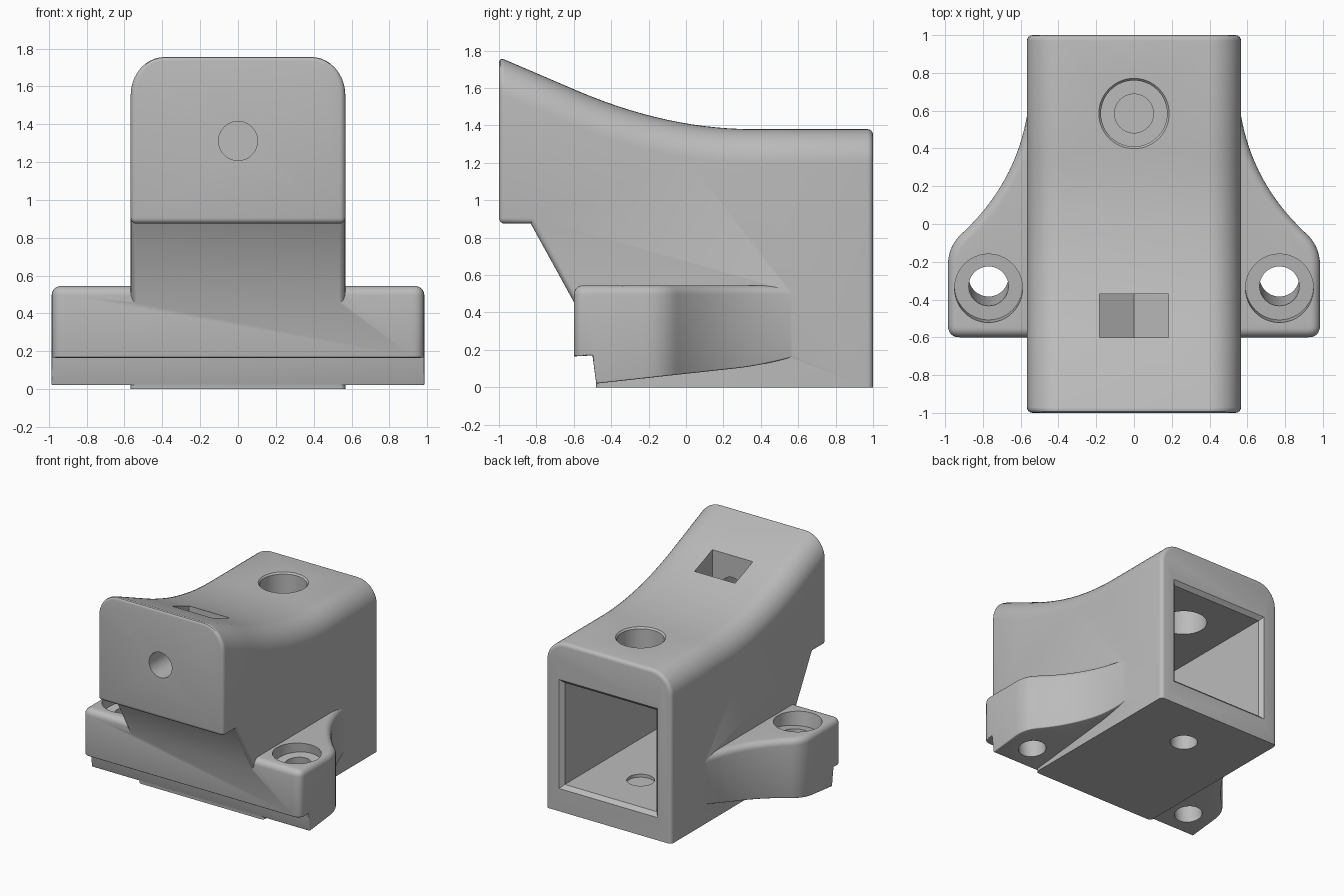
import bpy, bmesh, math
from mathutils import Matrix, Vector

if "Cube" in bpy.data.objects:
    bpy.data.objects.remove(bpy.data.objects["Cube"])

grey = bpy.data.materials.new("plain grey")
grey.use_nodes = True
grey.diffuse_color = (0.5, 0.5, 0.5, 1)
grey.node_tree.nodes["Principled BSDF"].inputs["Base Color"].default_value = (0.5, 0.5, 0.5, 1)


def bezier(a, c, b, n):
    """Quadratic curve from a to b, without its last point."""
    a, c, b = Vector(a), Vector(c), Vector(b)
    return [tuple(a * (1 - t) ** 2 + c * 2 * t * (1 - t) + b * t * t)
            for t in (i / n for i in range(n))]


def ring(cx, cy, r, n=48):
    """Regular polygon with a corner at the bottom."""
    return [(cx + r * math.sin(k * math.tau / n), cy - r * math.cos(k * math.tau / n))
            for k in range(n)]


def rect(cx, cy, w, h):
    return [(cx - w, cy - h), (cx + w, cy - h), (cx + w, cy + h), (cx - w, cy + h)]


def prism(name, points, axis, start, end, end_points=None):
    """Extrude a profile along an axis, optionally lofting to a second profile."""
    def place(p, t):
        return {"X": (t, p[0], p[1]), "Y": (p[0], t, p[1]), "Z": (p[0], p[1], t)}[axis]
    bm = bmesh.new()
    a = [bm.verts.new(place(p, start)) for p in points]
    b = [bm.verts.new(place(p, end)) for p in end_points or points]
    bm.faces.new(a)
    bm.faces.new(b)
    for i in range(len(a)):
        j = (i + 1) % len(a)
        bm.faces.new((a[i], a[j], b[j], b[i]))
    bmesh.ops.recalc_face_normals(bm, faces=bm.faces)
    mesh = bpy.data.meshes.new(name)
    bm.to_mesh(mesh)
    bm.free()
    mesh.materials.append(grey)
    obj = bpy.data.objects.new(name, mesh)
    bpy.context.collection.objects.link(obj)
    return obj


def round_edges(obj, test, width, segments):
    """Round the edges that pass the test."""
    bm = bmesh.new()
    bm.from_mesh(obj.data)
    bm.normal_update()
    edges = [e for e in bm.edges if len(e.link_faces) == 2 and test(e)]
    bmesh.ops.bevel(bm, geom=edges, offset=width, segments=segments, profile=0.5,
                    affect='EDGES', clamp_overlap=True)
    bm.to_mesh(obj.data)
    bm.free()


def combine(target, other, operation):
    """Boolean that consumes the second object."""
    mod = target.modifiers.new(operation, 'BOOLEAN')
    mod.operation = operation
    mod.solver = 'EXACT'
    mod.object = other
    bpy.context.view_layer.objects.active = target
    bpy.ops.object.modifier_apply(modifier=mod.name)
    bpy.data.objects.remove(other)


# Main body: side profile with a swept-up nose
profile = [(1, 0), (1, 1.38)]
profile += bezier((0.36, 1.38), (-0.1, 1.38), (-0.58, 1.585), 14)
profile += [(-0.58, 1.585), (-1, 1.765), (-1, 0.875), (-0.83, 0.875),
            (-0.58, 0.42), (-0.48, 0.3), (-0.48, 0)]
body = prism("housing", profile, "X", -0.567, 0.567)


def top_side(e):
    n = [f.normal for f in e.link_faces]
    return max(abs(v.x) for v in n) > 0.9 and max(v.z for v in n) > 0.5


def outer_corner(e):
    return e.calc_face_angle_signed() > 0.7 and max(v.co.z for v in e.verts) > 0.02


round_edges(body, top_side, 0.18, 10)
round_edges(body, outer_corner, 0.03, 4)

# Mounting flange: plan outline with swept ears, mirrored left to right
half = bezier((0.555, 0.66), (0.595, 0.25), (0.9, -0.04), 16)
half += bezier((0.9, -0.04), (0.985, -0.11), (0.985, -0.22), 8)
half += [(0.985, -0.22)]
half += bezier((0.985, -0.535), (0.985, -0.6), (0.92, -0.6), 6) + [(0.92, -0.6)]
flange = prism("flange", half + [(-x, y) for x, y in reversed(half)], "Z", -0.1, 0.545)
round_edges(flange, lambda e: min(v.co.z for v in e.verts) > 0.5, 0.06, 6)

# Tilted underside and front step of the flange
side = [(-0.7, 0.16), (-0.5, 0.17), (-0.48, 0.02)]
side += bezier((0.3, 0.105), (0.48, 0.13), (0.7, 0.2), 6) + [(0.7, 0.2), (0.7, 0.7), (-0.7, 0.7)]
combine(flange, prism("flange_side", side, "X", -1.2, 1.2), 'INTERSECT')
round_edges(flange, lambda e: e.calc_face_angle_signed() > 0.9, 0.018, 3)
combine(body, flange, 'UNION')

# Square cavity opening at the back, with a chamfered rim
combine(body, prism("cavity", rect(0, 0.63, 0.415, 0.415), "Y", -0.42, 1.1), 'DIFFERENCE')
combine(body, prism("cavity_rim", rect(0, 0.63, 0.4, 0.4), "Y", 0.955, 1.015,
                    rect(0, 0.63, 0.46, 0.46)), 'DIFFERENCE')

# Vertical access hole, and the floor hole closed by a thin web
combine(body, prism("access_hole", ring(0, 0.585, 0.175), "Z", 0.9, 1.6), 'DIFFERENCE')
combine(body, prism("access_rim", ring(0, 0.585, 0.16), "Z", 1.35, 1.39,
                    ring(0, 0.585, 0.195)), 'DIFFERENCE')
for low, high in ((-0.1, 0.17), (0.19, 0.3)):
    combine(body, prism("floor_hole", ring(0, 0.585, 0.103), "Z", low, high), 'DIFFERENCE')

# Nose screw hole and the nut pocket open to the top
combine(body, prism("nose_hole", ring(0, 1.312, 0.103), "Y", -1.1, -0.45), 'DIFFERENCE')
w = 0.183
pocket = [(-w, 1.9), (-w, 1.206), (0, 1.1), (w, 1.206), (w, 1.9)]
combine(body, prism("nut_pocket", pocket, "Y", -0.6, -0.37), 'DIFFERENCE')

# Tilted, counterbored screw holes in the ears
for sx in (-1, 1):
    pivot = Vector((sx * 0.77, -0.335, 0.5))
    turn = Matrix.Translation(pivot) @ Matrix.Rotation(0.12, 4, 'X')
    for radius, low in ((0.105, -0.8), (0.18, -0.05)):
        hole = prism("ear_hole", ring(0, 0, radius), "Z", low, 0.25)
        hole.data.transform(turn)
        combine(body, hole, 'DIFFERENCE')

# Smooth shading with sharp edges kept
bpy.ops.object.select_all(action='DESELECT')
body.select_set(True)
bpy.context.view_layer.objects.active = body
bpy.ops.object.shade_smooth_by_angle(angle=math.radians(30))
